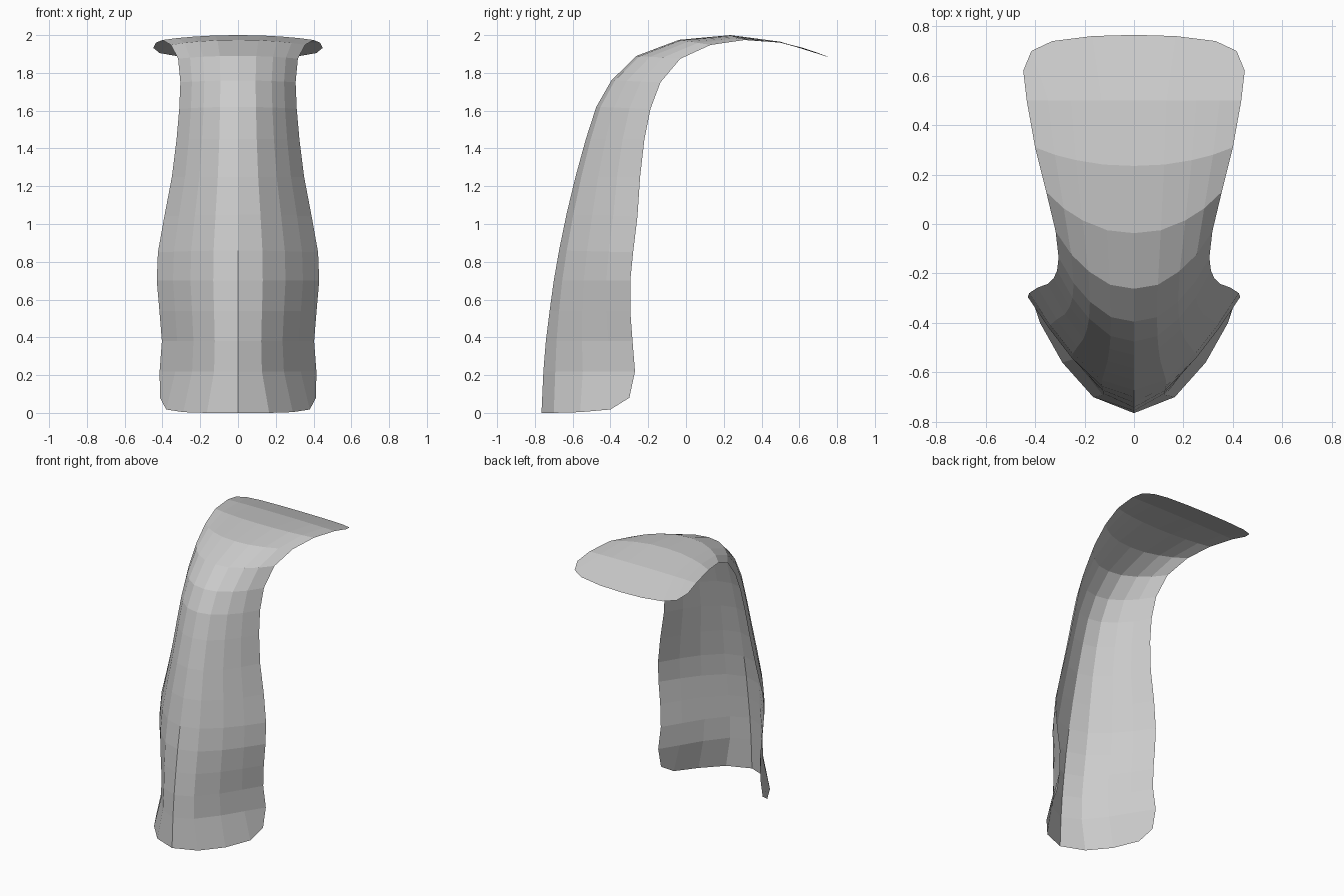
import bpy, bmesh

# Rows up the curved sheet: centre y, centre z, edge x, edge y, edge z
ROWS = [
    (-.755, .22, .415, -.27, .22),
    (-.742, .38, .403, -.283, .38),
    (-.722, .54, .416, -.295, .54),
    (-.70, .70, .43, -.295, .70),
    (-.672, .86, .424, -.28, .85),
    (-.633, 1.05, .39, -.257, 1.04),
    (-.585, 1.25, .35, -.243, 1.25),
    (-.53, 1.45, .325, -.22, 1.45),
    (-.475, 1.62, .311, -.188, 1.61),
    (-.395, 1.76, .305, -.135, 1.75),
    (-.262, 1.89, .317, -.03, 1.875),
    (-.037, 1.975, .355, .13, 1.948),
    (.235, 2.0, .40, .31, 1.974),
    (.50, 1.965, .434, .50, 1.96),
]
# Rounded end rows of the half sheet, centre to edge
BOTTOM = [(0, -.765, 0), (.165, -.70, 0), (.29, -.56, .004), (.38, -.40, .018), (.413, -.30, .08)]
LIP = [(0, .765, 1.88), (.17, .76, 1.882), (.33, .74, 1.89), (.415, .70, 1.905), (.448, .62, 1.932)]

XF = [0, .305, .585, .80, 1]            # spacing across the half sheet
LOW, HIGH = [0, .13, .43, .73, 1], [0, .07, .31, .60, 1]   # curve of the cross-section


def section(row, t):
    cy, cz, ex, ey, ez = row
    pts = []
    for fx, lo, hi in zip(XF, LOW, HIGH):
        f = lo + (hi - lo) * t
        pts.append((ex * fx, cy + (ey - cy) * f, cz + (ez - cz) * f))
    return pts


def full(half):
    return [(-x, y, z) for x, y, z in half[:0:-1]] + half


# Curved tongue with flared top lip, one open faceted sheet
rows = [BOTTOM] + [section(r, min(1, i / 9)) for i, r in enumerate(ROWS)] + [LIP]
bm = bmesh.new()
grid = [[bm.verts.new(p) for p in full(r)] for r in rows]
for a, b in zip(grid, grid[1:]):
    for i in range(len(a) - 1):
        bm.faces.new((a[i], a[i + 1], b[i + 1], b[i]))
mesh = bpy.data.meshes.new("curved_tongue")
bm.to_mesh(mesh)
bm.free()
obj = bpy.data.objects.new("curved_tongue", mesh)
bpy.context.collection.objects.link(obj)
